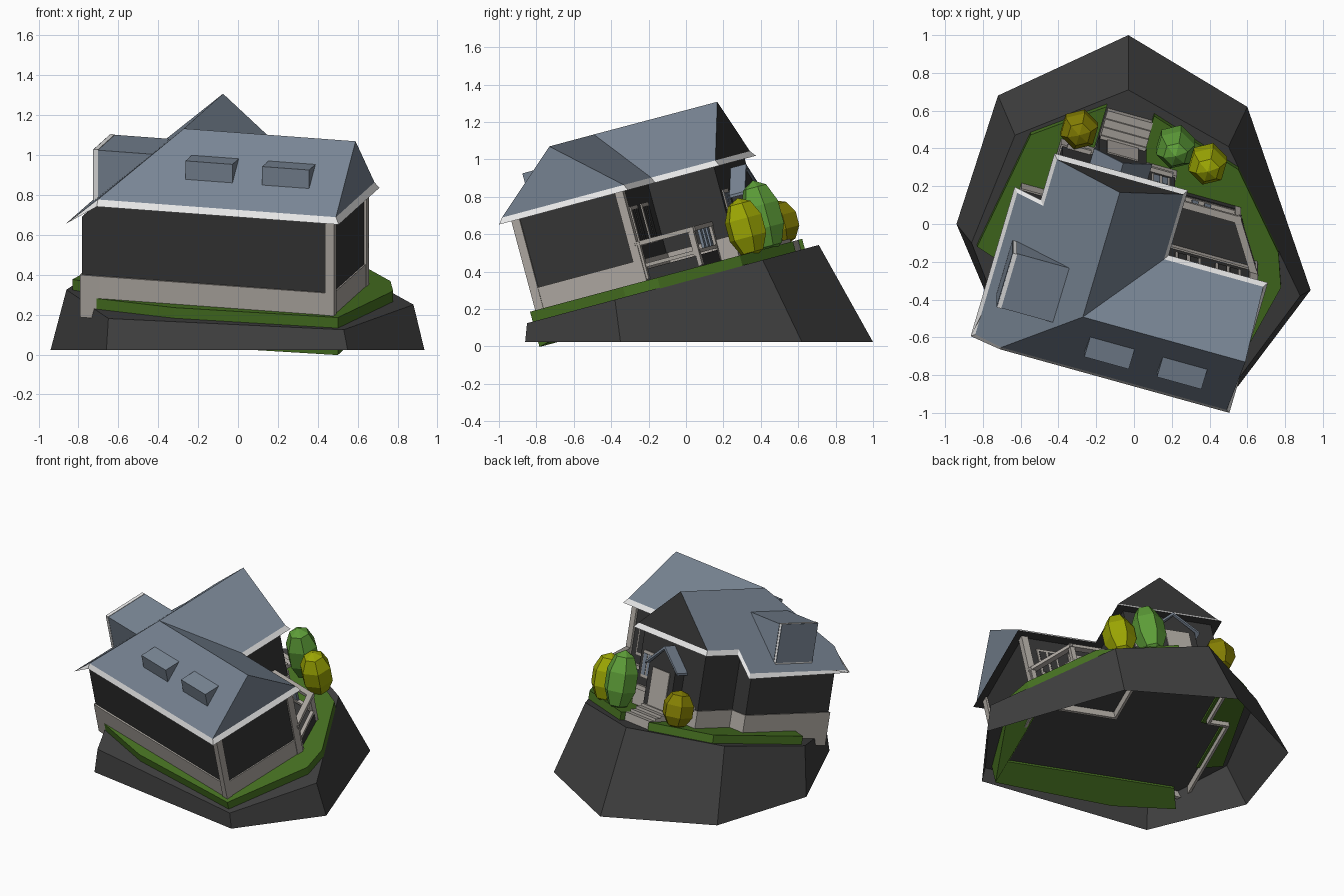
import bpy, bmesh, math
from mathutils import Matrix, Vector

if "Cube" in bpy.data.objects:
    bpy.data.objects.remove(bpy.data.objects["Cube"])

# House frame: turned about z, then the whole plot pitched so the back is higher
M = Matrix.Rotation(math.radians(15), 4, 'X') @ Matrix.Rotation(math.radians(-16), 4, 'Z')


def material(name, r, g, b):
    m = bpy.data.materials.new(name)
    m.diffuse_color = (r, g, b, 1)
    m.use_nodes = True
    m.node_tree.nodes["Principled BSDF"].inputs["Base Color"].default_value = m.diffuse_color
    return m


SLATE = material("slate_blue", .19, .235, .296)
WALL = material("charcoal_wall", .037, .037, .037)
ROCK = material("dark_rock", .050, .050, .050)
STONE = material("warm_stone", .43, .40, .365)
TRIM = material("white_trim", .90, .90, .90)
GRASS = material("grass_green", .062, .165, .015)
LEAF = material("leaf_green", .11, .34, .040)
OLIVE = material("olive_leaf", .33, .38, .001)
DARK_OLIVE = material("dark_olive_leaf", .23, .21, .001)


def finish(name, bm, mats, local=True, fix=True):
    if fix:
        bmesh.ops.recalc_face_normals(bm, faces=bm.faces[:])
    if local:
        bm.transform(M)
    me = bpy.data.meshes.new(name)
    bm.to_mesh(me)
    bm.free()
    for m in mats:
        me.materials.append(m)
    ob = bpy.data.objects.new(name, me)
    bpy.context.collection.objects.link(ob)
    return ob


def loft(name, lower, upper, mat, caps=(True, True)):
    """Walls between two matching rings, with optional end caps."""
    bm = bmesh.new()
    lo = [bm.verts.new(p) for p in lower]
    hi = [bm.verts.new(p) for p in upper]
    for ring, cap in zip((lo, hi), caps):
        if cap:
            bm.faces.new(ring)
    for i in range(len(lo)):
        j = (i + 1) % len(lo)
        bm.faces.new((lo[i], lo[j], hi[j], hi[i]))
    return finish(name, bm, [mat])


def extrude(name, pts, vec, mat):
    return loft(name, pts, [Vector(p) + Vector(vec) for p in pts], mat)


def prism(name, pts, h0, h1, mat):
    return extrude(name, [(u, v, h0) for u, v in pts], (0, 0, h1 - h0), mat)


def box(name, u0, u1, v0, v1, h0, h1, mat):
    return prism(name, [(u0, v0), (u1, v0), (u1, v1), (u0, v1)], h0, h1, mat)


def beam(name, p, q, h0, h1, w, mat):
    p, q = Vector(p), Vector(q)
    d = (q - p).normalized() * w / 2
    s = Vector((-d.y, d.x))
    return prism(name, [p - d - s, q + d - s, q + d + s, p - d + s], h0, h1, mat)


# Rock base: flat open bottom, top cut along the tilted ground
bottom = [(.55, -.86), (.935, -.35), (.6, .62), (-.03, 1), (-.72, .68), (-.94, 0), (-.66, -.66)]
top = [(.53, -.85), (.88, -.38), (.5, .41), (-.03, .71), (-.63, .47), (-.86, -.1), (-.65, -.64)]
bm = bmesh.new()
lo = [bm.verts.new((x, y, .023)) for x, y in bottom]
hi = [bm.verts.new((x, y, .352 + .268 * y)) for x, y in top]
bm.faces.new(hi)
for i in range(7):
    j = (i + 1) % 7
    bm.faces.new((lo[i], lo[j], hi[j], hi[i]))
finish("rock_base", bm, [ROCK], local=False, fix=False)


# Lawn in two pieces, deeper along the front edge
def lawn(name, pts):
    loft(name, [(u, v, .20 if v < -.52 else .325) for u, v in pts],
         [(u, v, .395) for u, v in pts], GRASS)


lawn("lawn_right", [(-.09, .70), (.42, .54), (.75, .16), (.815, -.02), (.69, -.59), (-.15, -.632),
                    (-.575, -.57), (-.56, -.51), (.61, -.51), (.61, .03), (.46, .31), (.12, .31), (.1, .4),
                    (-.09, .41)])
lawn("lawn_left", [(-.345, .68), (-.69, .42), (-.793, -.247), (-.63, -.3), (-.63, .11), (-.49, .11),
                   (-.49, .40), (-.345, .41)])

# Walls with a stone footing
foot = [(.65, -.555), (.65, .058), (.1, .058), (.1, .437), (-.52, .437), (-.52, .145),
        (-.655, .145), (-.655, -.555), (-.56, -.555)]
loft("house_walls", [(u, v, .36) for u, v in foot],
     [(u, v, .81 if u < -.6 else .895) for u, v in foot], WALL, (True, False))
footing = loft("stone_footing", [(u, v, .29) for u, v in foot], [(u, v, .51) for u, v in foot],
               STONE, (False, False))
sol = footing.modifiers.new("thickness", 'SOLIDIFY')
sol.thickness, sol.offset = .024, 0

# Roof: slate slopes, charcoal back gable, flared white fascia and soffit
R = dict(A=(.685, -.607, .92), B=(.685, .095, .92), C=(.138, .095, .92), D=(.138, .465, .92),
         E=(-.557, .465, .92), F=(-.557, .20, .92), G=(-.70, .20, .80), H=(-.70, -.607, .80),
         I=(-.557, -.607, .92), J=(-.21, -.25, 1.222), K=(.685, -.25, 1.222), P=(-.21, .46, 1.22))
flare = dict(A=(1, -1), B=(1, 1), C=(1, 1), D=(1, 1), E=(-1, 1), F=(-1, 1), G=(-1, 1), H=(-1, -1), I=(0, -1))
bm = bmesh.new()
V = {k: bm.verts.new(p) for k, p in R.items()}
for key in "IAKJ", "KBCJ", "JCDP", "PEFGHIJ", "ABK":
    bm.faces.new([V[k] for k in key])
bm.faces.new([V[k] for k in "DPE"]).material_index = 1
L = {k: bm.verts.new(Vector(R[k]) + Vector((f[0] * .02, f[1] * .02, -.014 if k == "H" else -.032)))
     for k, f in flare.items()}
for a, b in zip("ABCDEFGHI", "BCDEFGHIA"):
    bm.faces.new((V[a], V[b], L[b], L[a])).material_index = 2
for key in "ABCDEFI", "FGHI":
    bm.faces.new([L[k] for k in key]).material_index = 1
finish("roof", bm, [SLATE, WALL, TRIM])

# Front dormers and the larger left dormer with its white end frame
for i in range(2):
    u = -.135 + .4 * i
    extrude("front_dormer", [(u, -.484, 1.0), (u, -.484, 1.12), (u, -.37, 1.12)], (.245, 0, 0), SLATE)
extrude("left_dormer", [(-.635, -.352, .84), (-.635, -.352, 1.105), (-.335, -.352, 1.105)],
        (0, .31, 0), SLATE)
box("left_dormer_frame", -.652, -.630, -.354, -.045, .84, 1.108, TRIM)
box("left_dormer_window", -.656, -.651, -.352, -.046, .85, 1.105, SLATE)

# Corner posts
for u, v in ((.64, -.545), (.64, .05)):
    box("corner_post", u - .023, u + .023, v - .023, v + .023, .38, .89, STONE)

# Corner porch: deck, rails, posts and slats
prism("porch_deck", [(.1, .05), (.65, .05), (.48, .345), (.1, .345)], .36, .455, WALL)
path = [(.11, .33), (.475, .33), (.64, .07)]
for p, q in zip(path, path[1:]):
    beam("porch_rail_top", p, q, .585, .61, .038, STONE)
    beam("porch_rail_low", p, q, .465, .485, .025, STONE)
for k in range(3):
    u = .17 + .07 * k
    box("porch_slat", u - .018, u + .018, .322, .338, .485, .585, SLATE)
for u, v in path:
    box("porch_post", u - .016, u + .016, v - .016, v + .016, .40, .61, STONE)


def window(name, u, v, h0, h1, half, glass):
    """Stone frame plate with two panes on a back-facing wall."""
    box(name + "_frame", u - half, u + half, v, v + .008, h0, h1, STONE)
    for s in (-1, 1):
        c = u + s * half * .46
        box(name + "_pane", c - half * .34, c + half * .34, v + .007, v + .011, h0 + .02, h1 - .02, glass)


# Windows and sills
window("porch_window", .50, .058, .58, .80, .07, WALL)
window("porch_window", .28, .058, .58, .80, .07, WALL)
window("back_window", .02, .437, .58, .76, .05, SLATE)
for u in (-.43, .02):
    box("back_sill", u - .065, u + .065, .437, .46, .50, .53, STONE)

# Gabled entry with door
c = -.21
extrude("entry_body", [(c - .13, .43, .38), (c + .13, .43, .38), (c + .13, .43, .715), (c, .43, .835),
                       (c - .13, .43, .715)], (0, .085, 0), WALL)
for s in (-1, 1):
    extrude("entry_roof", [(c, .43, .86), (c + s * .16, .43, .72), (c + s * .16, .43, .705), (c, .43, .84)],
            (0, .095, 0), SLATE)
box("door", c - .085, c + .085, .515, .522, .45, .70, STONE)

# Entrance steps
for k in range(4):
    box("step", c - .125, c + .125, .44, .66 - .042 * k, .33, .395 + .018 * k, STONE)

# Faceted bushes
for name, u, v, h, r, rz, mat in (("small_bush", -.459, .549, .508, .108, .125, DARK_OLIVE),
                                  ("tall_bush", .053, .613, .565, .112, .20, LEAF),
                                  ("round_bush", .245, .561, .53, .110, .165, OLIVE)):
    bm = bmesh.new()
    bmesh.ops.create_uvsphere(bm, u_segments=6, v_segments=5, radius=1)
    bm.transform(Matrix.Translation((u, v, h)) @ Matrix.Diagonal((r, r, rz, 1)))
    finish(name, bm, [mat])
